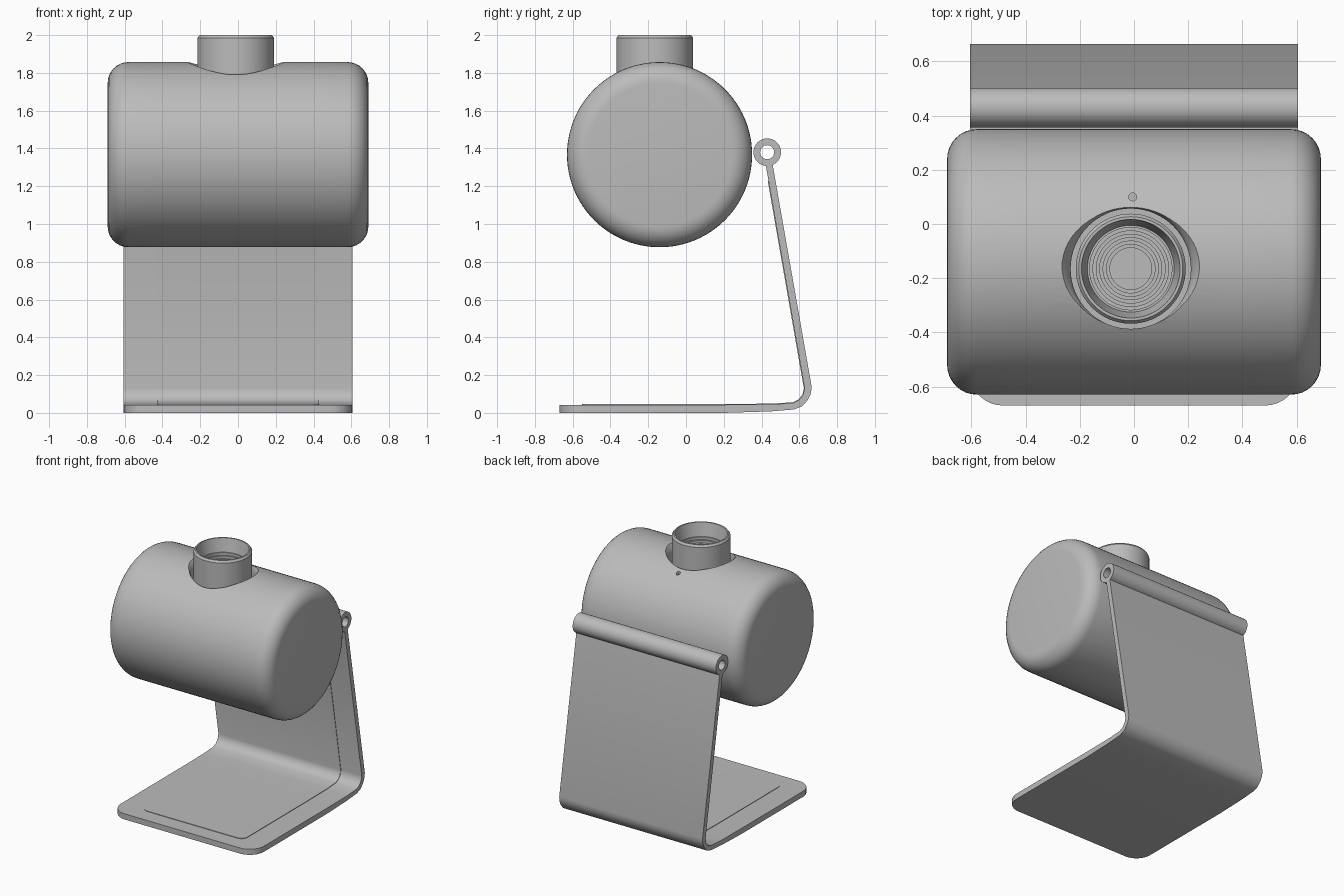
import bpy, bmesh, math
from mathutils import Vector, Matrix

if "Cube" in bpy.data.objects:
    bpy.data.objects.remove(bpy.data.objects["Cube"])

grey = bpy.data.materials.new("plain_grey")
grey.use_nodes = True
colour = (0.5, 0.5, 0.5, 1)
grey.diffuse_color = colour
grey.node_tree.nodes["Principled BSDF"].inputs["Base Color"].default_value = colour


def finish(name, bm):
    """Turn a bmesh into a named object."""
    bmesh.ops.remove_doubles(bm, verts=bm.verts, dist=1e-5)
    bmesh.ops.recalc_face_normals(bm, faces=bm.faces)
    mesh = bpy.data.meshes.new(name)
    bm.to_mesh(mesh)
    bm.free()
    mesh.materials.append(grey)
    obj = bpy.data.objects.new(name, mesh)
    bpy.context.collection.objects.link(obj)
    return obj


def select(obj):
    bpy.ops.object.select_all(action="DESELECT")
    obj.select_set(True)
    bpy.context.view_layer.objects.active = obj


def smooth(obj):
    select(obj)
    bpy.ops.object.shade_smooth_by_angle(angle=math.radians(30))


def lathe(name, profile, centre, steps=64, along_x=False, closed=False):
    """Spin (radius, height) points about z, or about x."""
    bm = bmesh.new()
    verts = [bm.verts.new((r, 0, h)) for r, h in profile]
    edges = [bm.edges.new(pair) for pair in zip(verts, verts[1:])]
    if closed:
        edges.append(bm.edges.new((verts[-1], verts[0])))
    bmesh.ops.spin(bm, geom=verts + edges, axis=(0, 0, 1), cent=(0, 0, 0),
                   angle=math.tau, steps=steps, use_merge=True)
    turn = Matrix.Rotation(math.pi / 2, 4, "Y") if along_x else Matrix()
    bm.transform(Matrix.Translation(centre) @ turn)
    return finish(name, bm)


def sheet(name, outline, half_width, is_corner, radius):
    """Extrude a (y, z) outline across x and round the chosen corners."""
    bm = bmesh.new()
    face = bm.faces.new([bm.verts.new((-half_width, y, z)) for y, z in outline])
    made = bmesh.ops.extrude_face_region(bm, geom=[face])["geom"]
    bmesh.ops.translate(bm, vec=(2 * half_width, 0, 0),
                        verts=[v for v in made if isinstance(v, bmesh.types.BMVert)])
    corners = [e for e in bm.edges
               if abs(e.verts[0].co.x - e.verts[1].co.x) < 1e-4
               and all(is_corner(v.co) for v in e.verts)]
    bmesh.ops.bevel(bm, geom=corners, offset=radius, segments=8,
                    profile=0.5, affect="EDGES")
    return finish(name, bm)


def cut(obj, cutter):
    mod = obj.modifiers.new("cut", "BOOLEAN")
    mod.operation, mod.solver, mod.object = "DIFFERENCE", "EXACT", cutter
    select(obj)
    bpy.ops.object.modifier_apply(modifier=mod.name)
    bpy.data.objects.remove(cutter)


# Drum with rounded ends
R, HALF, FILLET = 0.49, 0.69, 0.11
arc = [(R - FILLET + FILLET * math.sin(a), HALF - FILLET + FILLET * math.cos(a))
       for a in (math.pi / 2 * i / 8 for i in range(9))]
side = [(R, x / 10) for x in (4, 2, 0, -2, -4)]
profile = [(0, HALF)] + arc + side + [(r, -h) for r, h in reversed(arc)] + [(0, -HALF)]
body = lathe("drum_body", profile, (0, -0.14, 1.367), steps=96, along_x=True)

# Flared pocket around the neck, and the pinhole behind it
NECK = (-0.012, -0.165, 0)
pocket = [(0, 1.74), (0.222, 1.74), (0.222, 1.8), (0.233, 1.83),
          (0.258, 1.862), (0.258, 1.95), (0, 1.95)]
cut(body, lathe("pocket_cutter", pocket, NECK))
pinhole = [(0, 1.74), (0.015, 1.74), (0.015, 1.9), (0, 1.9)]
cut(body, lathe("pinhole_cutter", pinhole, (-0.005, 0.1, 0), steps=12))
smooth(body)

# Neck with a stepped bore
neck = [(0, 1.7), (0.203, 1.7), (0.203, 1.985), (0.192, 2.0), (0.182, 2.0),
        (0.178, 1.98), (0.16, 1.9)]
for i in range(7):
    r, z = 0.152 - 0.0125 * i, 1.9 - 0.02 * i
    neck += [(r, z), (r, z - 0.02)]
neck.append((0, neck[-1][1]))
smooth(lathe("stepped_neck", neck, NECK))

# Bent stand
under = [(-0.67, 0), (0.2, 0), (0.45, 0.008), (0.57, 0.018), (0.615, 0.035),
         (0.645, 0.068), (0.662, 0.105), (0.665, 0.14), (0.457, 1.325)]
inner = [(-0.67, 0.043), (0.2, 0.043), (0.45, 0.045), (0.565, 0.052), (0.597, 0.067),
         (0.62, 0.095), (0.628, 0.13), (0.42, 1.325)]
smooth(sheet("bent_stand", under + inner[::-1], 0.605,
             lambda co: co.y < -0.66, 0.12))

# Thin pad lining the inside of the bend
path = [Vector(p) for p in [(-0.55, 0.043)] + inner[1:-1] + [(0.437, 1.227)]]
top = []
for i, p in enumerate(path):
    t = (path[min(i + 1, len(path) - 1)] - path[max(i - 1, 0)]).normalized()
    top.append(p + 0.004 * Vector((-t.y, t.x)))
smooth(sheet("lining_pad", path + top[::-1], 0.43,
             lambda co: co.y < -0.54 or co.z > 1.2, 0.05))

# Hinge tube along the top of the stand
ring = [(0.073, -0.605), (0.073, 0.605), (0.037, 0.605), (0.037, -0.605)]
smooth(lathe("hinge_tube", ring, (0, 0.43, 1.38), steps=48, along_x=True, closed=True))
